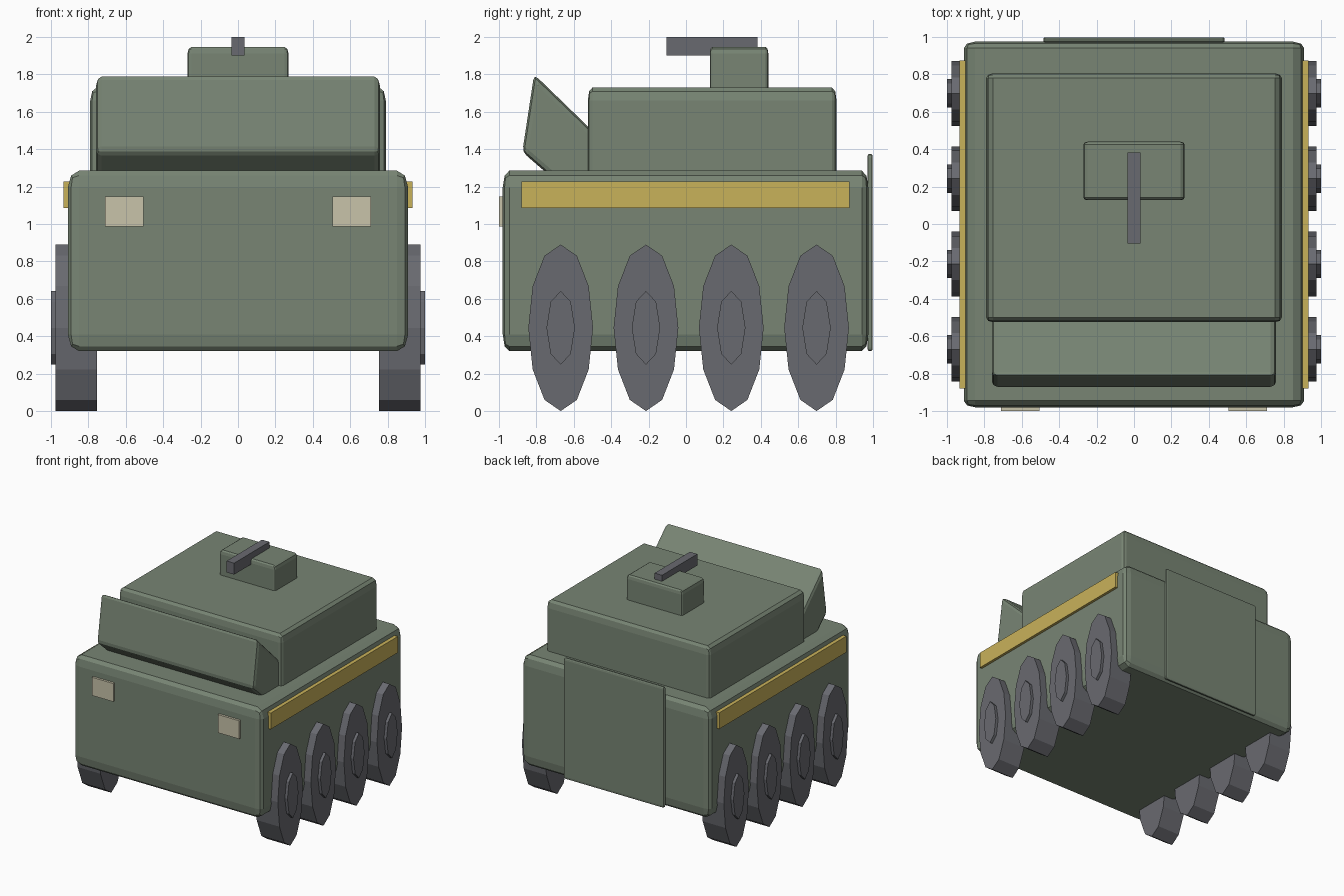
import bpy, bmesh, math
from mathutils import Vector

if "Cube" in bpy.data.objects:
    bpy.data.objects.remove(bpy.data.objects["Cube"])


def material(name, rgb):
    m = bpy.data.materials.new(name)
    m.diffuse_color = (*rgb, 1)
    m.use_nodes = True
    m.node_tree.nodes["Principled BSDF"].inputs["Base Color"].default_value = m.diffuse_color
    return m


GREEN = material("armour green", (0.188, 0.235, 0.175))
GREY = material("rubber grey", (0.141, 0.144, 0.162))
YELLOW = material("stripe yellow", (0.584, 0.445, 0.102))
CREAM = material("lamp cream", (0.578, 0.546, 0.402))


def finish(bm, name, mat):
    bmesh.ops.recalc_face_normals(bm, faces=bm.faces)
    me = bpy.data.meshes.new(name)
    bm.to_mesh(me)
    bm.free()
    me.materials.append(mat)
    ob = bpy.data.objects.new(name, me)
    bpy.context.collection.objects.link(ob)
    return ob


def box(name, lo, hi, mat, bevel=None):
    """Box between two corners; bevel gives the rounding along each axis."""
    lo, hi = Vector(lo), Vector(hi)
    size, mid = hi - lo, (lo + hi) / 2
    unit = Vector(bevel or (1, 1, 1))
    bm = bmesh.new()
    bmesh.ops.create_cube(bm, size=1)
    for v in bm.verts:
        v.co = Vector(v.co[i] * size[i] / unit[i] for i in range(3))
    if bevel:
        bmesh.ops.bevel(bm, geom=bm.edges[:], offset=1, segments=2,
                        profile=0.5, affect='EDGES')
    for v in bm.verts:
        v.co = Vector(v.co[i] * unit[i] + mid[i] for i in range(3))
    return finish(bm, name, mat)


def disc(name, x0, x1, y, z, ry, rz, sides, mat):
    """Oval prism lying along x, with a corner at the top."""
    bm = bmesh.new()
    rings = []
    for x in (x0, x1):
        rings.append([bm.verts.new((x, y + ry * math.sin(a), z + rz * math.cos(a)))
                      for a in (math.tau * i / sides for i in range(sides))])
        bm.faces.new(rings[-1])
    for i in range(sides):
        j = (i + 1) % sides
        bm.faces.new((rings[0][i], rings[0][j], rings[1][j], rings[1][i]))
    return finish(bm, name, mat)


# Body
box("hull", (-0.91, -0.98, 0.32), (0.91, 0.975, 1.285), GREEN, (0.06, 0.035, 0.09))
box("turret", (-0.79, -0.525, 1.2), (0.79, 0.805, 1.73), GREEN, (0.035, 0.025, 0.07))
box("hatch", (-0.27, 0.127, 1.65), (0.27, 0.44, 1.947), GREEN, (0.022, 0.014, 0.035))
box("rear_ramp", (-0.485, 0.97, 0.32), (0.485, 0.998, 1.375), GREEN, (0.012, 0.008, 0.02))
box("gun_barrel", (-0.036, -0.105, 1.9), (0.036, 0.382, 2.0), GREY)

# Sloped shield in front of the turret
bm = bmesh.new()
profile = [(-0.812, 1.80), (-0.875, 1.385), (-0.50, 1.06), (-0.44, 1.44)]
ends = [[bm.verts.new((x, y, z)) for y, z in profile] for x in (-0.76, 0.76)]
for e in ends:
    bm.faces.new(e)
for i in range(4):
    j = (i + 1) % 4
    bm.faces.new((ends[0][i], ends[0][j], ends[1][j], ends[1][i]))
bmesh.ops.recalc_face_normals(bm, faces=bm.faces)
bmesh.ops.bevel(bm, geom=bm.edges[:], offset=0.03, segments=2, profile=0.5,
                affect='EDGES')
finish(bm, "front_shield", GREEN)

# Paired parts on both sides
for side, s in (("left", -1), ("right", 1)):
    def pair(name, xa, xb, y, z, mat):
        xs = sorted((s * xa, s * xb))
        box(f"{name}_{side}", (xs[0], y[0], z[0]), (xs[1], y[1], z[1]), mat)

    pair("side_stripe", 0.89, 0.933, (-0.88, 0.873), (1.085, 1.227), YELLOW)
    pair("headlight", 0.505, 0.712, (-1.0, -0.96), (0.987, 1.146), CREAM)
    for n, y in enumerate((-0.67, -0.214, 0.242, 0.698)):
        disc(f"wheel_{side}_{n + 1}", s * 0.755, s * 0.975, y, 0.445,
             0.173, 0.445, 12, GREY)
        disc(f"hub_{side}_{n + 1}", s * 0.9, s * 1.0, y, 0.445,
             0.076, 0.197, 8, GREY)
